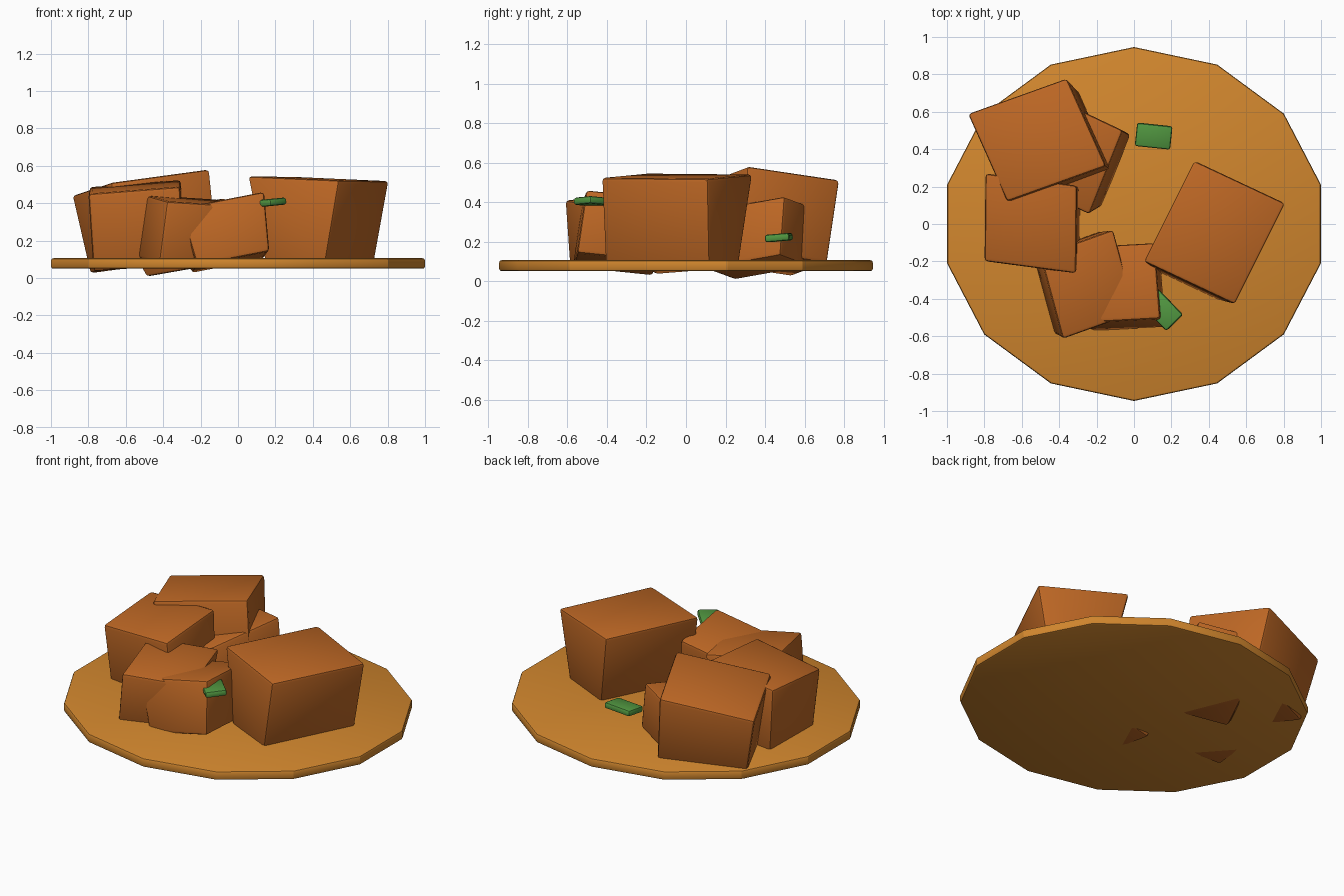
import bpy
import bmesh
from math import radians
from mathutils import Vector, Euler

cube = bpy.data.objects.get("Cube")
if cube:
    bpy.data.objects.remove(cube, do_unlink=True)


def material(name, rgb):
    mat = bpy.data.materials.new(name)
    mat.use_nodes = True
    color = (*rgb, 1.0)
    mat.diffuse_color = color
    mat.node_tree.nodes["Principled BSDF"].inputs["Base Color"].default_value = color
    return mat


wood = material("golden_wood", (0.645, 0.242, 0.027))
brown = material("roasted_brown", (0.51, 0.136, 0.018))
green = material("herb_green", (0.084, 0.314, 0.053))


def finish(bm, name, mat, bevel):
    """Turn a bmesh into an object with softly rounded edges."""
    bmesh.ops.recalc_face_normals(bm, faces=bm.faces)
    mesh = bpy.data.meshes.new(name)
    bm.to_mesh(mesh)
    bm.free()
    mesh.materials.append(mat)
    obj = bpy.data.objects.new(name, mesh)
    bpy.context.collection.objects.link(obj)
    mod = obj.modifiers.new("rounded_edges", 'BEVEL')
    mod.width = bevel
    mod.segments = 2
    mod.limit_method = 'ANGLE'
    mod.angle_limit = radians(40)
    bpy.ops.object.select_all(action='DESELECT')
    obj.select_set(True)
    bpy.context.view_layer.objects.active = obj
    bpy.ops.object.modifier_apply(modifier=mod.name)
    bpy.ops.object.shade_smooth_by_angle(angle=radians(24))
    return obj


def chunk(name, corner, u_end, v_end, base, u_scale, v_scale):
    """Tilted block: top from three corners, base from its centre and taper."""
    corner = Vector(corner)
    u = Vector(u_end) - corner
    v = Vector(v_end) - corner
    base = Vector(base)
    top = corner + (u + v) / 2
    bm = bmesh.new()
    bmesh.ops.create_cube(bm, size=1.0)
    for vert in bm.verts:
        a, b, height = vert.co
        if height > 0:
            vert.co = top + u * a + v * b
        else:
            vert.co = base + u * a * u_scale + v * b * v_scale
    finish(bm, name, brown, 0.018)


def herb(name, centre, turn):
    """Small flat leaf slab."""
    bm = bmesh.new()
    bmesh.ops.create_cube(bm, size=1.0)
    rotation = Euler([radians(a) for a in turn]).to_matrix()
    for vert in bm.verts:
        size = Vector((0.19, 0.125, 0.038))
        vert.co = rotation @ (vert.co * size) + Vector(centre)
    finish(bm, name, green, 0.012)


# Plate
bm = bmesh.new()
bmesh.ops.create_cone(bm, cap_ends=True, segments=14, radius1=1, radius2=1, depth=0.056)
for vert in bm.verts:
    vert.co = (vert.co.x * 1.025, vert.co.y * 0.946, vert.co.z + 0.078)
finish(bm, "plate", wood, 0.012)

# Food chunks
chunk("right_chunk", (0.05, -0.2, 0.545), (0.54, -0.43, 0.523), (0.32, 0.34, 0.54),
      (0.435, -0.07, 0.08), 0.66, 0.98)
chunk("back_chunk", (-0.89, 0.59, 0.44), (-0.36, 0.78, 0.512), (-0.68, 0.12, 0.51),
      (-0.45, 0.41, 0.09), 0.93, 0.93)
chunk("side_chunk", (-0.8, -0.2, 0.45), (-0.31, -0.265, 0.488), (-0.795, 0.27, 0.487),
      (-0.53, 0.02, 0.07), 0.98, 0.9)
chunk("middle_chunk", (-0.06, 0.5, 0.43), (-0.24, 0.05, 0.35), (-0.46, 0.69, 0.36),
      (-0.255, 0.36, 0.068), 0.86, 0.8)
chunk("front_left_chunk", (-0.5, -0.17, 0.445), (-0.11, -0.03, 0.42), (-0.38, -0.615, 0.41),
      (-0.3, -0.315, 0.08), 0.93, 0.95)
chunk("front_chunk", (0.14, -0.505, 0.462), (-0.31, -0.53, 0.375), (0.11, -0.1, 0.42),
      (-0.04, -0.36, 0.085), 0.86, 1.0)

# Herb pieces
herb("back_herb", (0.105, 0.47, 0.22), (5, 0, -6))
herb("front_herb", (0.152, -0.46, 0.402), (4, -4, -46))
